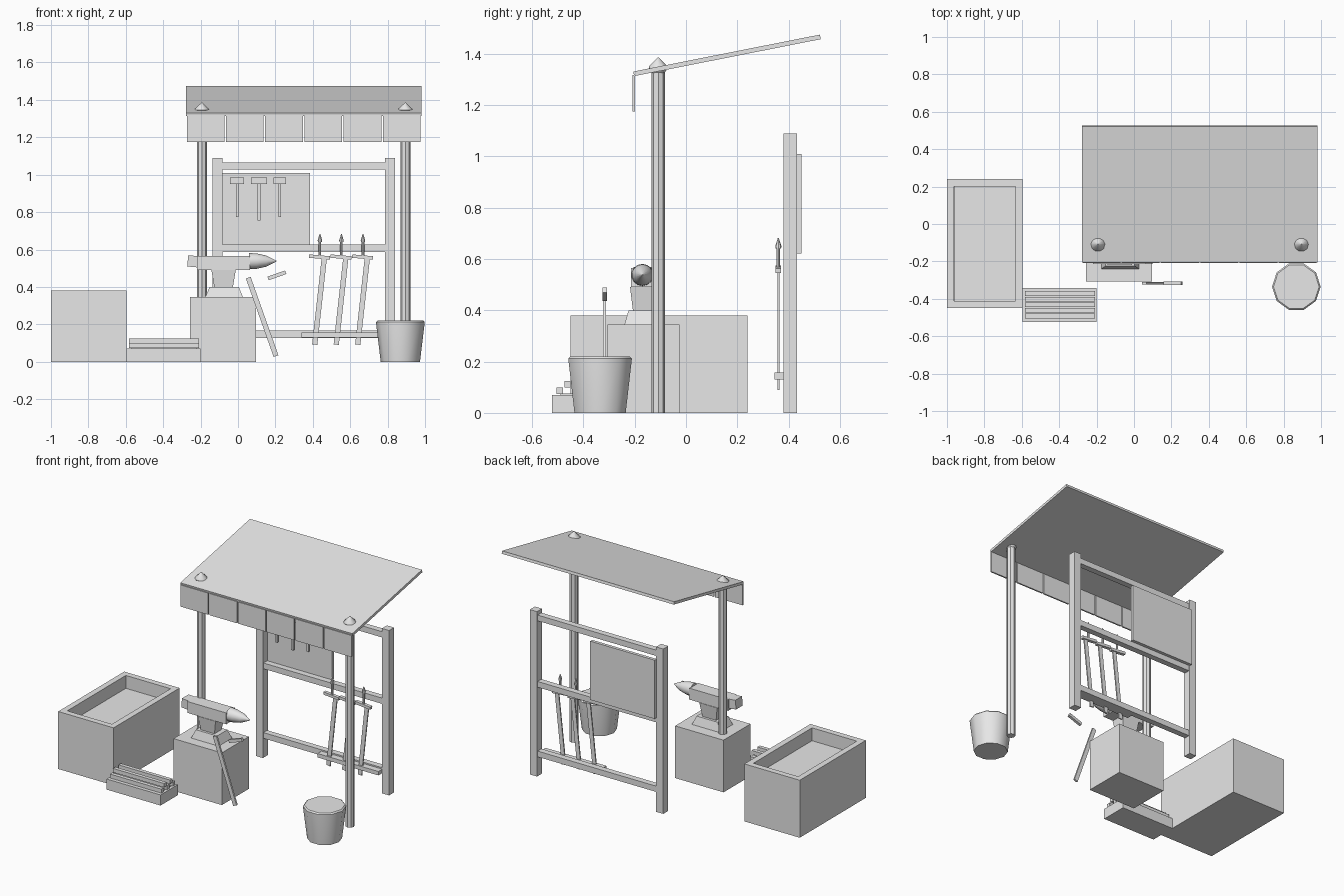
import bpy, bmesh, math
from mathutils import Matrix, Vector

if "Cube" in bpy.data.objects:
    bpy.data.objects.remove(bpy.data.objects["Cube"], do_unlink=True)

grey = bpy.data.materials.new("plain_grey")
grey.use_nodes = True
grey.diffuse_color = (0.8, 0.8, 0.8, 1)
grey.node_tree.nodes["Principled BSDF"].inputs["Base Color"].default_value = (0.8, 0.8, 0.8, 1)


def finish(name, bm, smooth=False):
    bmesh.ops.recalc_face_normals(bm, faces=bm.faces)
    mesh = bpy.data.meshes.new(name)
    bm.to_mesh(mesh)
    bm.free()
    mesh.materials.append(grey)
    ob = bpy.data.objects.new(name, mesh)
    bpy.context.collection.objects.link(ob)
    if smooth:
        bpy.ops.object.select_all(action='DESELECT')
        ob.select_set(True)
        bpy.context.view_layer.objects.active = ob
        bpy.ops.object.shade_smooth_by_angle(angle=math.radians(40))
    return ob


def block(name, x, y, z, tilt=0, taper=None):
    """Box from (min, max) ranges; taper scales the top, tilt turns about y."""
    bm = bmesh.new()
    bmesh.ops.create_cube(bm, size=1)
    for v in bm.verts:
        if taper and v.co.z > 0:
            v.co.x *= taper
            v.co.y *= taper
        v.co = Vector((v.co.x * (x[1] - x[0]), v.co.y * (y[1] - y[0]), v.co.z * (z[1] - z[0])))
    bm.transform(Matrix.Translation([(r[0] + r[1]) / 2 for r in (x, y, z)])
                 @ Matrix.Rotation(tilt, 4, 'Y'))
    return finish(name, bm)


def bar(name, centre, size, tilt=0):
    return block(name, *[(c - s / 2, c + s / 2) for c, s in zip(centre, size)], tilt=tilt)


def lathe(name, centre, profile, sides, along_x=False):
    """Closed turned shape from (radius, height) rings."""
    bm = bmesh.new()
    rings = []
    for r, h in profile:
        angles = [2 * math.pi * i / sides for i in range(sides)]
        rings.append([bm.verts.new((r * math.cos(a), r * math.sin(a), h)) for a in angles])
    for low, high in zip(rings, rings[1:]):
        for i in range(sides):
            j = (i + 1) % sides
            bm.faces.new((low[i], low[j], high[j], high[i]))
    bm.faces.new(rings[0][::-1])
    bm.faces.new(rings[-1])
    turn = Matrix.Rotation(math.pi / 2 if along_x else 0, 4, 'Y')
    bm.transform(Matrix.Translation(centre) @ turn)
    return finish(name, bm, smooth=True)


# Water trough with a sunken top
trough = block("trough", (-1, -0.595), (-0.45, 0.24), (0, 0.38))
bm = bmesh.new()
bm.from_mesh(trough.data)
bm.faces.ensure_lookup_table()
top = max(bm.faces, key=lambda f: f.calc_center_median().z)
bmesh.ops.inset_individual(bm, faces=[top], thickness=0.055)
bmesh.ops.inset_individual(bm, faces=[top], thickness=0.0005, depth=-0.085)
bm.to_mesh(trough.data)
bm.free()

# Stacked metal bars on a low plinth
block("bar_plinth", (-0.595, -0.2), (-0.523, -0.343), (0, 0.07))
for row, (count, z) in enumerate([(3, 0.086), (2, 0.112)]):
    for i in range(count):
        y = -0.432 + (i - (count - 1) / 2) * 0.06
        bar(f"metal_bar_{row}_{i}", (-0.395, y, z), (0.375, 0.025, 0.026))
block("bar_rest", (-0.57, -0.22), (-0.49, -0.375), (0.069, 0.075))

# Anvil on its block
block("anvil_block", (-0.257, 0.097), (-0.307, -0.025), (0, 0.345))
block("anvil_foot", (-0.175, 0.027), (-0.24, -0.1), (0.345, 0.4), taper=0.77)
block("anvil_waist", (-0.127, -0.027), (-0.207, -0.133), (0.4, 0.49), taper=1.3)
block("anvil_body", (-0.22, 0.064), (-0.215, -0.125), (0.49, 0.565))
bar("anvil_heel", (-0.243, -0.17, 0.537), (0.052, 0.07, 0.06), tilt=0.09)
lathe("anvil_horn", (0.06, -0.17, 0.538),
      [(0.043, 0), (0.041, 0.04), (0.03, 0.09), (0.002, 0.147)], 14, along_x=True)

# Loose hammer leaning on the block
bar("leaning_handle", (0.129, -0.317, 0.24), (0.027, 0.012, 0.445), tilt=-0.34)
bar("leaning_head", (0.208, -0.317, 0.462), (0.1, 0.018, 0.02), tilt=-0.34)

# Bucket
lathe("bucket", (0.868, -0.335, 0),
      [(0.105, 0), (0.13, 0.208), (0.13, 0.212), (0.122, 0.22)], 10)

# Canopy poles with pointed caps
for side, x in (("right", -0.193), ("left", 0.895)):
    lathe(f"{side}_pole", (x, -0.108, 0), [(0.027, 0), (0.027, 1.34)], 8)
    lathe(f"{side}_pole_cap", (x, -0.108, 0),
          [(0.025, 1.325), (0.039, 1.345), (0.037, 1.352), (0.002, 1.386)], 10)

# Sloping roof and hanging valance panels
roof = block("roof", (-0.278, 0.98), (-0.371, 0.371), (-0.009, 0.009))
roof.location = (0, 0.16, 1.394)
roof.rotation_euler.x = math.radians(11.2)
pitch = 1.258 / 6
for i in range(6):
    x = -0.278 + i * pitch
    block(f"valance_panel_{i}", (x + 0.004, x + pitch - 0.004), (-0.208, -0.198), (1.175, 1.318))

# Tool rack frame
for side, x in (("right", -0.11), ("left", 0.813)):
    block(f"{side}_rack_post", (x - 0.026, x + 0.026), (0.38, 0.432), (0, 1.09))
for name, z in (("top", 1.046), ("middle", 0.607), ("bottom", 0.147)):
    bar(f"{name}_rail", (0.35, 0.406, z), (0.92, 0.04, 0.038))
block("back_board", (-0.086, 0.385), (0.43, 0.451), (0.622, 1.01))
block("tool_ledge", (0.34, 0.785), (0.345, 0.387), (0.131, 0.157))

# Hammers hung on the board
for i, (x, width, low) in enumerate([(-0.005, 0.075, 0.775), (0.112, 0.084, 0.755), (0.224, 0.066, 0.775)]):
    bar(f"hung_head_{i}", (x, 0.412, 0.967), (width, 0.034, 0.034))
    block(f"hung_handle_{i}", (x - 0.007, x + 0.007), (0.406, 0.418), (low, 0.95))

# Blades leaning on the rack
for i in range(3):
    x = 0.438 + i * 0.115
    bar(f"blade_{i}", (x - 0.002, 0.36, 0.325), (0.028, 0.008, 0.47), tilt=0.11)
    bar(f"guard_{i}", (x - 0.002, 0.36, 0.56), (0.112, 0.022, 0.018), tilt=0.09)
    lathe(f"grip_{i}", (x, 0.36, 0), [(0.007, 0.555), (0.007, 0.645)], 8)
    lathe(f"pommel_{i}", (x, 0.36, 0), [(0.011, 0.64), (0.012, 0.65), (0.002, 0.682)], 8)
